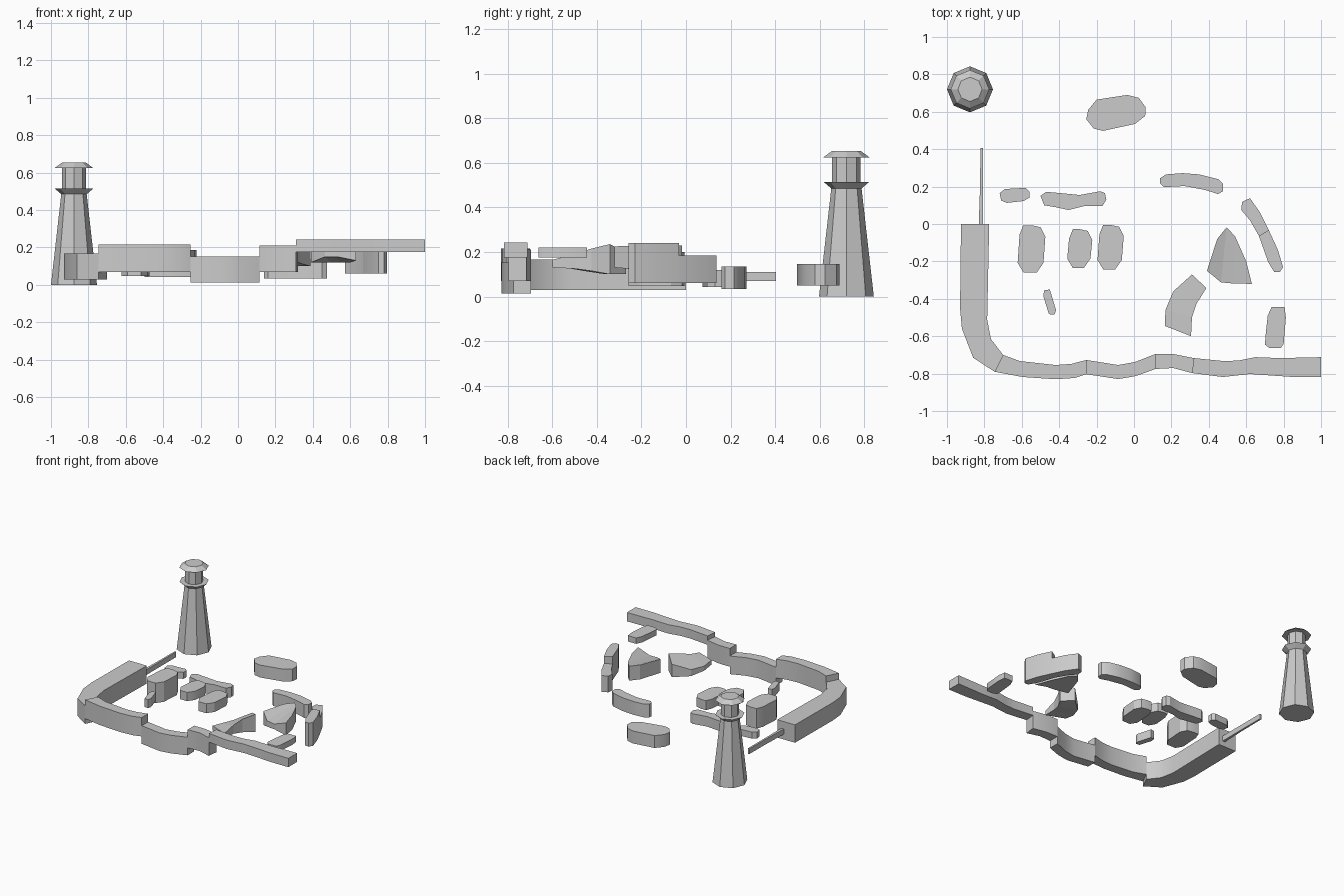
import bpy, bmesh, math


def finish(name, bm, smooth=None):
    bmesh.ops.recalc_face_normals(bm, faces=bm.faces)
    me = bpy.data.meshes.new(name)
    bm.to_mesh(me)
    bm.free()
    ob = bpy.data.objects.new(name, me)
    bpy.context.collection.objects.link(ob)
    if smooth:
        bpy.ops.object.select_all(action='DESELECT')
        ob.select_set(True)
        bpy.context.view_layer.objects.active = ob
        bpy.ops.object.shade_smooth_by_angle(angle=math.radians(smooth))
    return ob


def prism(name, pts, z0, z1, smooth=30):
    """Extrude a plan outline between two heights."""
    bm = bmesh.new()
    f = bm.faces.new([bm.verts.new((x, y, z0)) for x, y in pts])
    top = bmesh.ops.extrude_face_region(bm, geom=[f])['geom']
    for v in top:
        if isinstance(v, bmesh.types.BMVert):
            v.co.z = z1
    return finish(name, bm, smooth)


def loft(name, rings, smooth=None):
    """Skin a closed solid through rings of equal point count."""
    bm = bmesh.new()
    vs = [[bm.verts.new(p) for p in r] for r in rings]
    n = len(vs[0])
    for a, b in zip(vs, vs[1:]):
        for i in range(n):
            j = (i + 1) % n
            bm.faces.new((a[i], a[j], b[j], b[i]))
    bm.faces.new(vs[0][::-1])
    bm.faces.new(vs[-1])
    return finish(name, bm, smooth)


def octagon(r, z, cx=-0.877, cy=0.72):
    return [(cx + r * math.cos(k * math.pi / 4), cy + r * math.sin(k * math.pi / 4), z)
            for k in range(8)]


# Lighthouse: tapered tower, flared gallery, lantern room and roof
loft("lighthouse_tower", [octagon(.123, 0), octagon(.068, .485)])
loft("lighthouse_gallery", [octagon(.068, .485), octagon(.103, .515)])
loft("lighthouse_lantern", [octagon(.064, .515), octagon(.064, .625)])
loft("lighthouse_roof", [octagon(.103, .625), octagon(.065, .653)])

# Perimeter wall in stepped sections, inner edge then outer edge
prism("west_wall", [(-.775, 0), (-.775, -.04), (-.785, -.51), (-.765, -.615), (-.70, -.70),
                    (-.745, -.79), (-.86, -.715), (-.92, -.56), (-.93, -.45), (-.925, 0)], .03, .167)
prism("south_wall_west", [(-.70, -.70), (-.61, -.733), (-.42, -.754), (-.335, -.748), (-.255, -.727),
                          (-.255, -.803), (-.315, -.823), (-.42, -.83), (-.595, -.818), (-.745, -.79)],
      .07, .215)
prism("south_wall_low", [(-.255, -.727), (-.085, -.754), (.005, -.738), (.115, -.695),
                         (.115, -.775), (.01, -.813), (-.085, -.829), (-.255, -.803)], .013, .152)
prism("south_wall_step", [(.115, -.695), (.21, -.695), (.32, -.717),
                          (.31, -.797), (.21, -.77), (.115, -.775)], .07, .21)
prism("south_wall_east", [(.32, -.717), (.48, -.733), (.56, -.73), (.65, -.712), (.78, -.717), (1, -.712),
                          (1, -.818), (.85, -.818), (.62, -.802), (.475, -.818), (.31, -.797)], .175, .243)

# Thin pier reaching from the west wall
prism("pier", [(-.83, 0), (-.808, 0), (-.808, .405), (-.821, .405), (-.823, .2)], .07, .11)

# Curved outer banks
prism("northeast_bank", [(.62, .138), (.675, .06), (.72, -.032), (.668, -.064), (.62, .02),
                         (.573, .075), (.578, .118)], .06, .185)
prism("east_bank", [(.72, -.032), (.77, -.14), (.797, -.23), (.78, -.257), (.75, -.257),
                    (.717, -.203), (.668, -.064)], .06, .24)
prism("north_bank", [(.14, .245), (.17, .265), (.26, .272), (.35, .265), (.45, .24), (.477, .215),
                     (.475, .175), (.45, .16), (.38, .182), (.27, .203), (.16, .197), (.138, .22)], .033, .135)
prism("southeast_mound", [(.735, -.445), (.805, -.445), (.812, -.5), (.8, -.64), (.785, -.663),
                          (.725, -.663), (.7, -.645), (.705, -.58), (.715, -.49)], .175, .22)
prism("north_mound", [(-.2, .665), (-.035, .69), (.025, .675), (.062, .625), (.06, .578), (.005, .535),
                      (-.165, .498), (-.215, .51), (-.255, .56), (-.245, .61)], .05, .145)

# Inner hedges
prism("long_hedge", [(-.5, .15), (-.47, .172), (-.39, .165), (-.29, .155), (-.18, .175), (-.155, .165),
                     (-.148, .13), (-.17, .095), (-.27, .095), (-.35, .075), (-.42, .09), (-.48, .1)],
      .043, .12)
prism("short_hedge", [(-.718, .165), (-.69, .187), (-.58, .193), (-.56, .175), (-.56, .14),
                      (-.59, .123), (-.68, .113), (-.71, .125)], .07, .12)

# Rounded blocks in the yard: centre x, half width, south, north, bottom, top
for name, cx, hw, s, n, z0, z1 in (("yard_block_west", -.548, .074, -.258, -.007, .047, .2),
                                   ("yard_block_middle", -.29, .067, -.235, -.027, .12, .187),
                                   ("yard_block_east", -.125, .07, -.242, -.005, .075, .147)):
    prism(name, [(cx - hw, s + .05), (cx - hw + .03, s), (cx + hw - .045, s), (cx + hw - .01, s + .05),
                 (cx + hw, n - .06), (cx + hw - .025, n - .01), (cx + hw - .07, n),
                 (cx - hw + .03, n), (cx - hw + .01, n - .05)], z0, z1)
prism("small_stone", [(-.48, -.355), (-.45, -.35), (-.417, -.46), (-.425, -.485), (-.455, -.482),
                      (-.485, -.385)], .12, .185)

# Two twisted rock wings, each section: outer low, inner low, inner high, outer high


def wing(name, sections):
    loft(name, [[(*o, a), (*i, b), (*i, c), (*o, d)] for o, i, a, b, c, d in sections])


wing("west_rock_wing", [((.165, -.545), (.305, -.6), .13, .13, .165, .165),
                        ((.168, -.46), (.31, -.5), .115, .125, .19, .15),
                        ((.21, -.36), (.335, -.425), .1, .115, .215, .15),
                        ((.31, -.27), (.387, -.342), .1, .1, .235, .2)])
wing("east_rock_wing", [((.445, -.08), (.39, -.25), .12, .12, .225, .23),
                        ((.495, -.018), (.465, -.312), .12, .15, .195, .23),
                        ((.54, -.065), (.53, -.318), .12, .15, .19, .23),
                        ((.6, -.2), (.63, -.32), .12, .13, .225, .23)])
